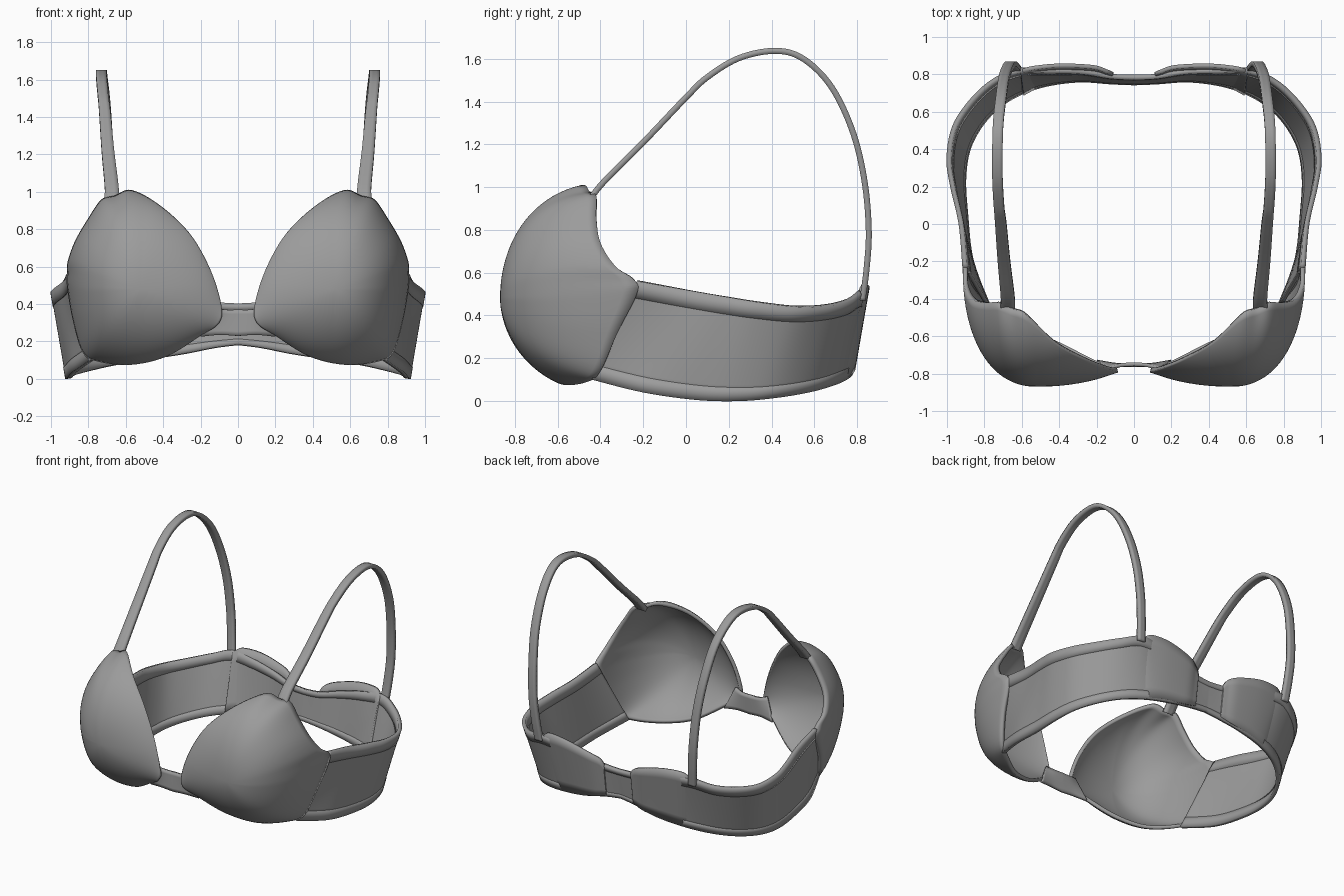
import bpy
import math
from mathutils import Vector

cube = bpy.data.objects.get("Cube")
if cube:
    bpy.data.objects.remove(cube, do_unlink=True)

fabric = bpy.data.materials.new("grey_fabric")
fabric.use_nodes = True
GREY = (0.33, 0.33, 0.33, 1)
fabric.diffuse_color = GREY
fabric.node_tree.nodes["Principled BSDF"].inputs["Base Color"].default_value = GREY


def spline(points, n, closed=False):
    """Smooth curve through the points, sampled n times."""
    p = [Vector(q) for q in points]
    k = len(p)
    spans = k if closed else k - 1
    out = []
    for i in range(n):
        u = spans * i / (n if closed else n - 1)
        j = min(int(u), spans - 1)
        t = u - j
        if closed:
            a, b, c, d = (p[(j + o) % k] for o in (-1, 0, 1, 2))
        else:
            a, b, c, d = (p[min(max(j + o, 0), k - 1)] for o in (-1, 0, 1, 2))
        out.append(b + (c - a) * (t / 2)
                   + (a * 2 - b * 5 + c * 4 - d) * (t * t / 2)
                   + (b * 3 - a - c * 3 + d) * (t ** 3 / 2))
    return out


def soften(loop, reach):
    """Closed loop with each point averaged over its neighbours."""
    n = len(loop)
    return [sum((loop[(i + o) % n] for o in range(-reach, reach + 1)), Vector())
            / (2 * reach + 1) for i in range(n)]


def clamp(v):
    return min(max(v, 0), 1)


def make_sheet(name, verts, faces, inside, thickness, offset=-1):
    """Mirrored cloth sheet, thickened; its normals face away from inside."""
    mesh = bpy.data.meshes.new(name)
    mesh.from_pydata(verts, [], faces)
    mesh.update()
    ref = Vector(inside)
    if sum(f.normal.dot(f.center - ref) * f.area for f in mesh.polygons) < 0:
        mesh.flip_normals()
    mesh.materials.append(fabric)
    ob = bpy.data.objects.new(name, mesh)
    bpy.context.collection.objects.link(ob)
    ob.modifiers.new("Mirror", "MIRROR")
    solid = ob.modifiers.new("Thickness", "SOLIDIFY")
    solid.thickness = thickness
    solid.offset = offset
    bpy.ops.object.select_all(action="DESELECT")
    ob.select_set(True)
    bpy.context.view_layer.objects.active = ob
    bpy.ops.object.shade_smooth_by_angle(angle=math.radians(40))


def loft(name, low, high, inside, thickness, offset=-1, rows=6, span=(0, 1)):
    """Sheet between two curves, or a strip of it."""
    n = len(low)
    verts = []
    for r in range(rows + 1):
        v = span[0] + (span[1] - span[0]) * r / rows
        verts += [a.lerp(b, v) for a, b in zip(low, high)]
    faces = [(r * n + i, r * n + i + 1, (r + 1) * n + i + 1, (r + 1) * n + i)
             for r in range(rows) for i in range(n - 1)]
    make_sheet(name, verts, faces, inside, thickness, offset)


# Cups: domes swept from the apex to a shaped rim, rounder near the apex
rim = spline([
    (.66, -.45, .98), (.57, -.49, 1.01), (.42, -.63, .93), (.26, -.725, .78),
    (.15, -.77, .59), (.09, -.79, .40), (.10, -.79, .30), (.20, -.74, .23),
    (.38, -.65, .12), (.57, -.57, .075), (.74, -.46, .09), (.83, -.40, .14),
    (.885, -.32, .32), (.915, -.23, .50), (.915, -.24, .565), (.91, -.33, .63),
    (.87, -.40, .74), (.80, -.42, .86), (.73, -.42, .96)], 114, True)
soft_rim = soften(soften(rim, 9), 7)
apex = Vector((.52, -.87, .48))
RINGS = 20
count = len(rim)
verts = [apex]
for ring in range(1, RINGS + 1):
    t = ring / RINGS
    ang = math.pi / 2 * t
    for soft, edge in zip(soft_rim, rim):
        q = soft.lerp(edge, t ** 3)
        power = 2 / (2 + .2 * clamp((q.x - .5) / .4) - .25 * clamp((.48 - q.z) / .4))
        side = math.sin(ang) ** power
        depth = 1 - max(math.cos(ang), 0) ** power
        verts.append((apex.x + (q.x - apex.x) * side,
                      apex.y + (q.y - apex.y) * depth,
                      apex.z + (q.z - apex.z) * side))
faces = [(0, 1 + i, 1 + (i + 1) % count) for i in range(count)]
for ring in range(RINGS - 1):
    a, b = 1 + ring * count, 1 + (ring + 1) * count
    for i in range(count):
        j = (i + 1) % count
        faces.append((a + i, b + i, b + j, a + j))
make_sheet("cups", verts, faces, (.5, -.3, .5), .025)

# Band: wraps from the cups round to the centre back
BODY = (0, 0, .3)
band_top = spline([
    (.915, -.23, .56), (.935, 0, .52), (.98, .2, .485), (1, .35, .46),
    (.97, .52, .44), (.88, .66, .445), (.76, .77, .47), (.62, .83, .51),
    (.45, .83, .49), (.28, .825, .45), (.12, .80, .41), (0, .795, .40)], 90)
band_low = spline([
    (.79, -.44, .10), (.88, -.2, .04), (.91, .05, .005), (.92, .25, 0),
    (.89, .42, .015), (.80, .57, .04), (.67, .68, .07), (.5, .75, .10),
    (.3, .78, .13), (.12, .77, .165), (0, .765, .18)], 90)
loft("band", band_low, band_top, BODY, .022)
loft("lower_hem", band_low, band_top, BODY, .027, -.78, 2, (0, .14))
loft("upper_hem", band_low, band_top, BODY, .027, -.78, 2, (.84, 1))

# Closure flaps: padded panels rising out of the band at the back
flap_top = spline([
    (.61, .822, .50), (.55, .843, .54), (.4, .858, .535), (.22, .85, .49),
    (.14, .825, .455), (.11, .812, .41)], 40)
flap_low = spline([
    (.60, .705, .10), (.5, .755, .11), (.38, .782, .13), (.22, .793, .15),
    (.14, .785, .17), (.11, .78, .18)], 40)
loft("back_flaps", flap_low, flap_top, BODY, .022)

# Centre bridge between the cups
bridge_top = spline([(0, -.76, .37), (.07, -.765, .37), (.125, -.785, .38)], 12)
bridge_low = spline([(0, -.765, .23), (.1, -.762, .235), (.2, -.745, .225)], 12)
loft("centre_bridge", bridge_low, bridge_top, BODY, .02)

# Shoulder straps: ribbons arching from cup peak to back band
path = spline([
    (.675, -.445, .95), (.676, -.38, 1.03), (.695, -.2, 1.21), (.712, 0, 1.42),
    (.722, .1, 1.515), (.73, .25, 1.605), (.73, .42, 1.638), (.725, .55, 1.60),
    (.71, .68, 1.47), (.695, .78, 1.26), (.675, .835, 1.03), (.66, .855, .8),
    (.645, .845, .62), (.63, .825, .47)], 90)
inner, outer = [], []
for i, q in enumerate(path):
    half = Vector((.028 + .012 * max(0, 1 - i / 25), 0, 0))
    inner.append(q - half)
    outer.append(q + half)
loft("shoulder_straps", inner, outer, (.7, .2, .9), .028, 0, 3)
